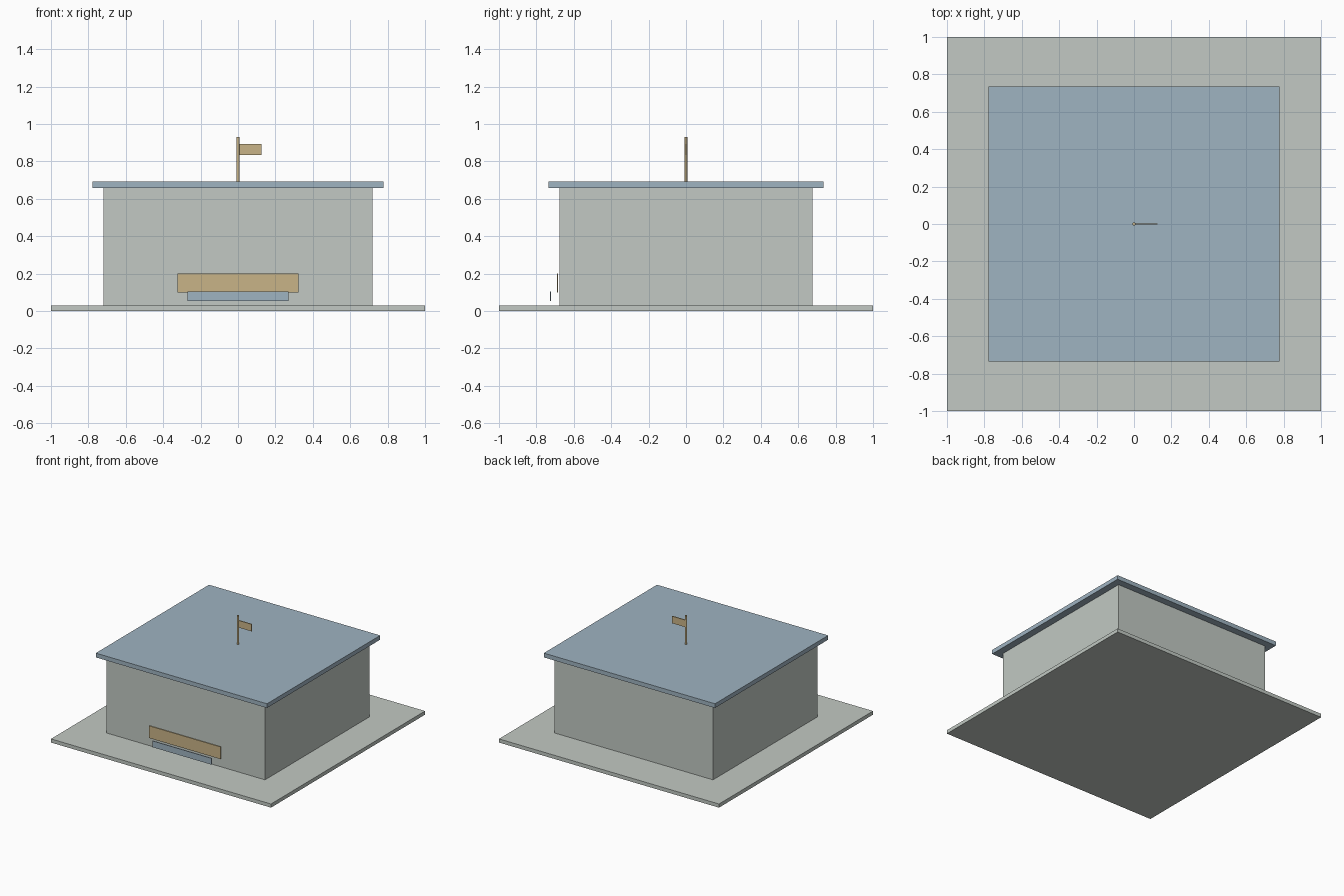
import bpy

cube = bpy.data.objects.get("Cube")
if cube:
    bpy.data.objects.remove(cube, do_unlink=True)


def material(name, rgb):
    # sRGB bytes to linear
    lin = [((c / 255 + 0.055) / 1.055) ** 2.4 for c in rgb]
    mat = bpy.data.materials.new(name)
    mat.use_nodes = True
    mat.diffuse_color = (*lin, 1)
    bsdf = next(n for n in mat.node_tree.nodes if n.type == 'BSDF_PRINCIPLED')
    bsdf.inputs["Base Color"].default_value = (*lin, 1)
    return mat


STONE = material("pale_grey_stone", (194, 201, 195))
BLUE = material("slate_blue", (159, 179, 193))
GOLD = material("sand_gold", (201, 180, 135))


def box(name, x, y, z, mat):
    """Box from (low, high) ranges along each axis."""
    ranges = (x, y, z)
    bpy.ops.mesh.primitive_cube_add(size=1, location=[sum(r) / 2 for r in ranges])
    obj = bpy.context.object
    obj.name = name
    obj.scale = [r[1] - r[0] for r in ranges]
    bpy.ops.object.transform_apply(location=False, rotation=False, scale=True)
    obj.data.materials.append(mat)
    return obj


# Ground slab, building and overhanging flat roof
box("ground_slab", (-1, 1), (-1, 1), (0, 0.03), STONE)
box("building_walls", (-0.72, 0.72), (-0.677, 0.677), (0.03, 0.658), STONE)
box("roof_slab", (-0.778, 0.778), (-0.735, 0.735), (0.658, 0.693), BLUE)

# Front sign panels
box("upper_sign_panel", (-0.324, 0.324), (-0.691, -0.685), (0.1, 0.2), GOLD)
box("lower_sign_panel", (-0.27, 0.27), (-0.727, -0.721), (0.053, 0.105), BLUE)

# Flagpole and flag
bpy.ops.mesh.primitive_cylinder_add(vertices=12, radius=0.008, depth=0.285,
                                    location=(0, 0, 0.788))
pole = bpy.context.object
pole.name = "flagpole"
pole.data.materials.append(GOLD)
bpy.ops.object.shade_smooth_by_angle()
box("flag", (0.004, 0.126), (-0.004, 0.004), (0.834, 0.892), GOLD)
